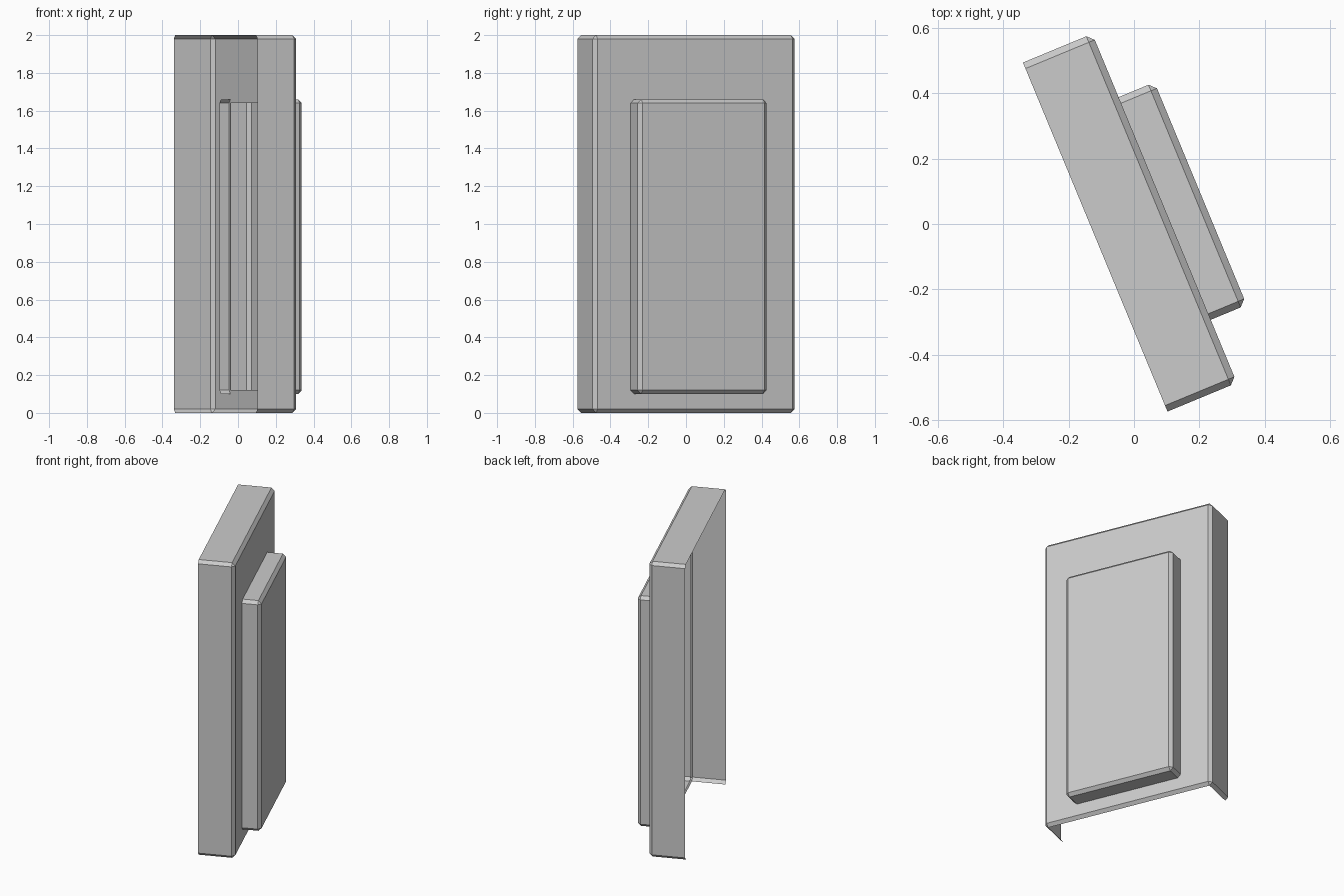
import bpy, bmesh
from math import radians
from mathutils import Matrix, Vector

if "Cube" in bpy.data.objects:
    bpy.data.objects.remove(bpy.data.objects["Cube"])

CH = 0.02                      # chamfer width
TURN = Matrix.Rotation(radians(22.5), 4, 'Z')   # local +x is the outward face


def chamfered_tray(x0, x1, y0, y1, z0, z1):
    """Box open on its -x back, every other edge chamfered."""
    bm = bmesh.new()
    size = Vector((x1 - x0, y1 - y0, z1 - z0))
    mid = Vector((x0 + x1, y0 + y1, z0 + z1)) / 2
    bmesh.ops.create_cube(bm, size=1, matrix=Matrix.Translation(mid) @ Matrix.Diagonal((*size, 1)))
    back = [f for f in bm.faces if f.normal.x < -0.9]
    bmesh.ops.delete(bm, geom=back, context='FACES_ONLY')
    edges = [e for e in bm.edges if len(e.link_faces) == 2]
    bmesh.ops.bevel(bm, geom=edges, offset=CH, segments=1, profile=0.5, affect='EDGES')
    bm.normal_update()
    return bm


def finish(bm, name):
    bm.transform(TURN)
    mesh = bpy.data.meshes.new(name)
    bm.to_mesh(mesh)
    bm.free()
    obj = bpy.data.objects.new(name, mesh)
    bpy.context.collection.objects.link(obj)


# Raised front panel, sunk slightly into the main body
py0, py1, pz0, pz1 = -0.361, 0.377, 0.10, 1.66
finish(chamfered_tray(0.05, 0.224, py0, py1, pz0, pz1), "raised_panel")

# Main body: open back and underside
body = chamfered_tray(-0.125, 0.105, -0.57, 0.587, 0.0, 2.0)
under = [f for f in body.faces if f.normal.z < -0.9]
bmesh.ops.delete(body, geom=under, context='FACES')

# Opening in the main face behind the raised panel
hy0, hy1, hz0, hz1 = py0 + CH, py1 - CH, pz0 + CH, pz1 - CH
for co, no in (((0, hy0, 0), (0, 1, 0)), ((0, hy1, 0), (0, 1, 0)),
               ((0, 0, hz0), (0, 0, 1)), ((0, 0, hz1), (0, 0, 1))):
    front = [f for f in body.faces if f.normal.x > 0.9]
    geom = front + list({e for f in front for e in f.edges}) + list({v for f in front for v in f.verts})
    bmesh.ops.bisect_plane(body, geom=geom, plane_co=co, plane_no=no)
    body.normal_update()
hole = []
for f in body.faces:
    c = f.calc_center_median()
    if f.normal.x > 0.9 and hy0 < c.y < hy1 and hz0 < c.z < hz1:
        hole.append(f)
bmesh.ops.delete(body, geom=hole, context='FACES')
finish(body, "main_body")
